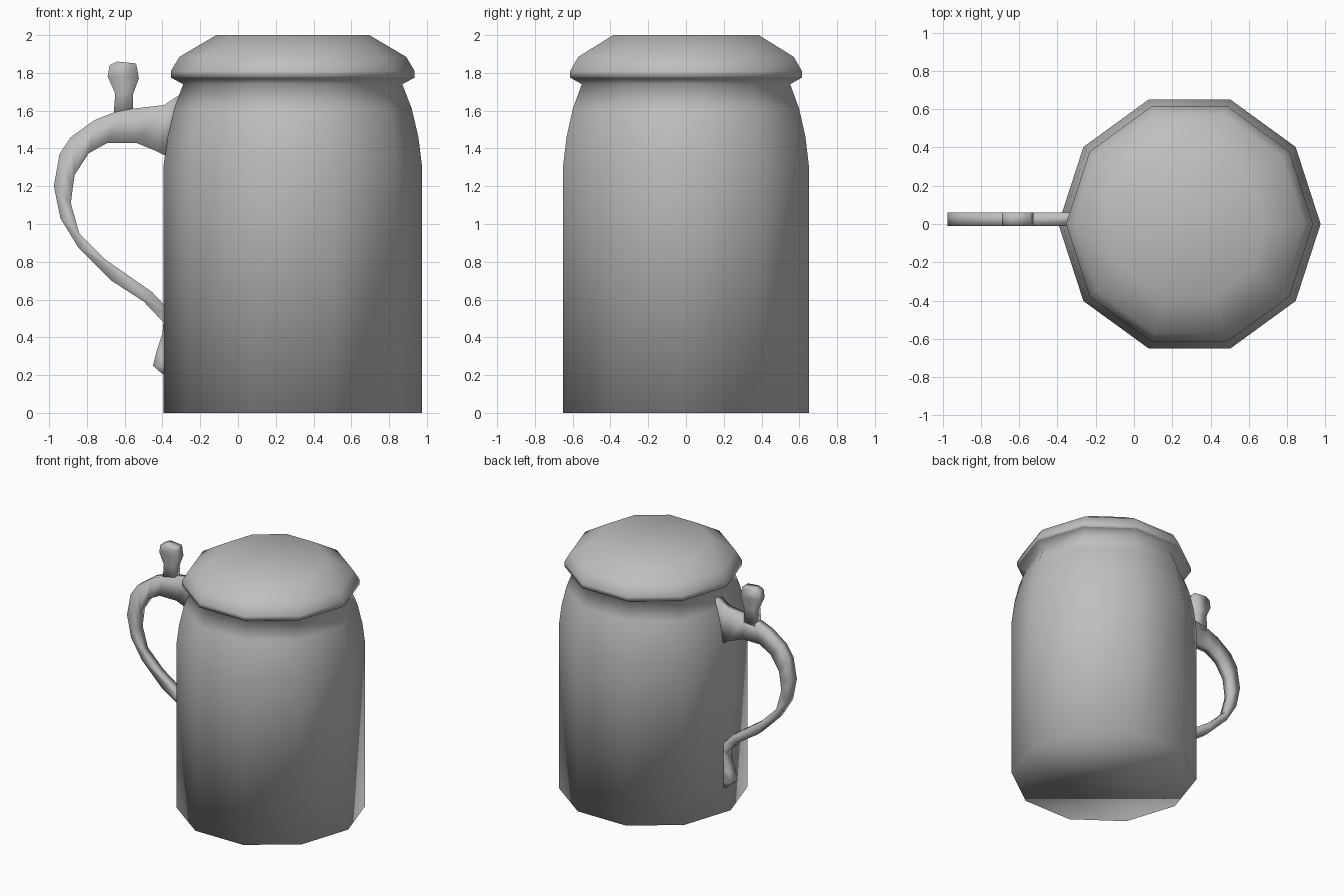
import bpy
import bmesh
from math import cos, sin, tau

SIDES = 10
CENTRE_X = 0.29

default_cube = bpy.data.objects.get("Cube")
if default_cube:
    bpy.data.objects.remove(default_cube, do_unlink=True)

# One plain grey for every part
grey = bpy.data.materials.new("plain_grey")
grey.use_nodes = True
grey.diffuse_color = (0.52, 0.52, 0.52, 1)
grey.node_tree.nodes["Principled BSDF"].inputs["Base Color"].default_value = grey.diffuse_color


def finish(name, bm):
    """Turn a bmesh into a smooth shaded object with outward normals."""
    bmesh.ops.recalc_face_normals(bm, faces=bm.faces)
    mesh = bpy.data.meshes.new(name)
    for face in bm.faces:
        face.smooth = True
    bm.to_mesh(mesh)
    bm.free()
    mesh.materials.append(grey)
    obj = bpy.data.objects.new(name, mesh)
    bpy.context.collection.objects.link(obj)
    return obj


def skin(name, rings, cap_start=True, cap_end=True):
    """Bridge equal loops of points with quads and cap the ends."""
    bm = bmesh.new()
    loops = [[bm.verts.new(point) for point in ring] for ring in rings]
    count = len(loops[0])
    for lower, upper in zip(loops, loops[1:]):
        for i in range(count):
            j = (i + 1) % count
            bm.faces.new((lower[i], lower[j], upper[j], upper[i]))
    if cap_start:
        bm.faces.new(loops[0][::-1])
    if cap_end:
        bm.faces.new(loops[-1])
    return finish(name, bm)


def turned(name, profile, **caps):
    """Ten-sided turned part from (radius, height) pairs."""
    angles = [tau * i / SIDES for i in range(SIDES)]
    rings = [[(CENTRE_X + radius * cos(a), radius * sin(a), height) for a in angles]
             for radius, height in profile]
    return skin(name, rings, **caps)


def slab(name, stations, front=-0.01, back=0.06):
    """Flat bar whose two edges pass through (x, z, x, z) stations."""
    rings = [[(ax, front, az), (bx, front, bz), (bx, back, bz), (ax, back, az)]
             for ax, az, bx, bz in stations]
    return skin(name, rings)


# Body: straight wall, rounded shoulder, lip under the lid
turned("mug_body", [
    (0.685, 0), (0.685, 1.3), (0.665, 1.46), (0.63, 1.61),
    (0.58, 1.74), (0.645, 1.775),
], cap_end=False)

# Lid: short rim and sloping crown
turned("lid", [
    (0.645, 1.775), (0.645, 1.81), (0.6, 1.885), (0.405, 2),
])

# Handle: outer edge then inner edge, from the shoulder to the flared tail
slab("handle", [
    (-0.30, 1.69, -0.34, 1.34),
    (-0.39, 1.63, -0.43, 1.385),
    (-0.56, 1.61, -0.54, 1.43),
    (-0.66, 1.59, -0.69, 1.43),
    (-0.76, 1.55, -0.79, 1.375),
    (-0.885, 1.46, -0.865, 1.26),
    (-0.945, 1.37, -0.875, 1.19),
    (-0.975, 1.2, -0.885, 1.11),
    (-0.94, 1.03, -0.84, 0.95),
    (-0.845, 0.875, -0.7, 0.81),
    (-0.67, 0.7, -0.455, 0.64),
    (-0.5, 0.59, -0.38, 0.56),
    (-0.395, 0.48, -0.35, 0.5),
    (-0.4, 0.42, -0.35, 0.42),
    (-0.43, 0.33, -0.35, 0.33),
    (-0.45, 0.25, -0.35, 0.24),
    (-0.4, 0.205, -0.35, 0.2),
])

# Thumb rest standing on top of the handle
slab("thumb_rest", [
    (-0.66, 1.56, -0.555, 1.57),
    (-0.65, 1.69, -0.555, 1.69),
    (-0.69, 1.78, -0.525, 1.77),
    (-0.68, 1.84, -0.535, 1.83),
    (-0.64, 1.86, -0.54, 1.85),
])
